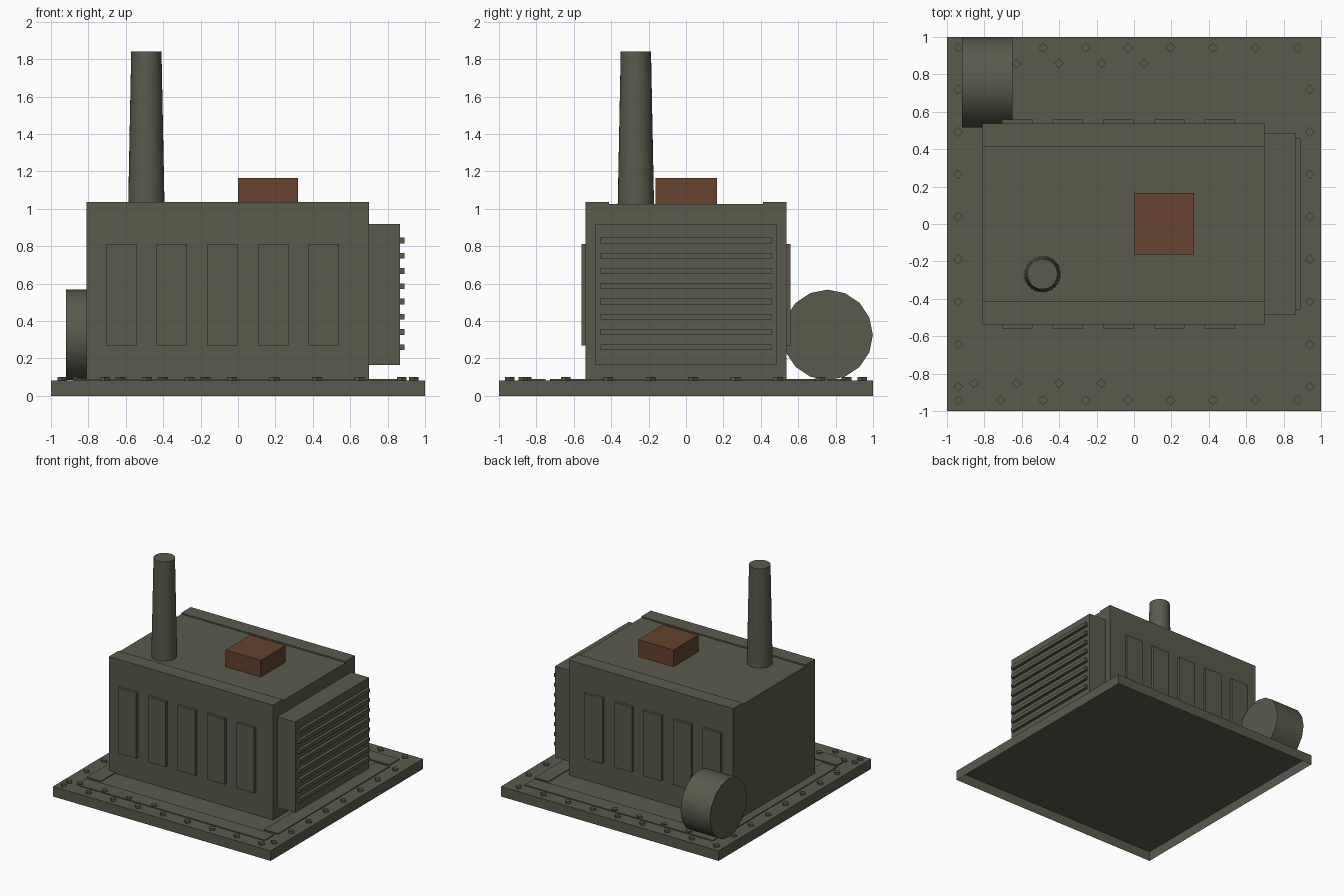
import bpy, bmesh, math
from mathutils import Matrix

old = bpy.data.objects.get("Cube")
if old:
    bpy.data.objects.remove(old, do_unlink=True)


def material(name, rgb):
    mat = bpy.data.materials.new(name)
    mat.use_nodes = True
    colour = (*rgb, 1.0)
    mat.diffuse_color = colour
    mat.node_tree.nodes["Principled BSDF"].inputs["Base Color"].default_value = colour
    return mat


OLIVE = material("olive_grey_metal", (0.104, 0.101, 0.073))
RUST = material("rust_brown", (0.133, 0.054, 0.026))


def finish(name, bm, mat, smooth=False):
    mesh = bpy.data.meshes.new(name)
    bm.to_mesh(mesh)
    bm.free()
    mesh.materials.append(mat)
    obj = bpy.data.objects.new(name, mesh)
    bpy.context.collection.objects.link(obj)
    if smooth:
        bpy.ops.object.select_all(action="DESELECT")
        obj.select_set(True)
        bpy.context.view_layer.objects.active = obj
        bpy.ops.object.shade_smooth_by_angle(angle=math.radians(30))
    return obj


def add_box(bm, x, y, z):
    """Add a box given its (low, high) range on each axis."""
    size = Matrix.Diagonal([r[1] - r[0] for r in (x, y, z)] + [1])
    middle = Matrix.Translation([(r[0] + r[1]) / 2 for r in (x, y, z)])
    return bmesh.ops.create_cube(bm, size=1, matrix=middle @ size)


def box(name, x, y, z, mat=OLIVE):
    bm = bmesh.new()
    add_box(bm, x, y, z)
    return finish(name, bm, mat)


def cylinder(name, sides, r1, r2, depth, matrix):
    bm = bmesh.new()
    bmesh.ops.create_cone(bm, cap_ends=True, segments=sides, radius1=r1,
                          radius2=r2, depth=depth, matrix=matrix)
    return finish(name, bm, OLIVE, smooth=True)


BASE, ROOF = 0.083, 1.025

# Base tray, open underneath
bm = bmesh.new()
add_box(bm, (-1, 1), (-1, 1), (0, BASE))
bm.normal_update()
under = [f for f in bm.faces if f.normal.z < -0.5]
bmesh.ops.delete(bm, geom=under, context="FACES")
finish("base_tray", bm, OLIVE)

# Raised strips around the base
for side, y in (("front", (-0.88, -0.75)), ("back", (0.755, 0.885))):
    box(side + "_base_strip", (-0.865, 0.862), y, (BASE, 0.09))
for side, x in (("right", (-0.88, -0.75)), ("left", (0.75, 0.878))):
    box(side + "_base_strip", x, (-0.727, 0.735), (BASE, 0.09))

# Bolts: rim rows, rim columns and short inner rows
STEP = 0.227
spots = [(-0.94 + i * STEP, s * 0.942) for i in range(9) for s in (-1, 1)]
spots += [(s * 0.94, -0.87 + i * STEP) for i in range(8) for s in (-1, 1)]
spots += [(-0.855 + i * STEP, -0.852) for i in range(4)]
spots += [(-0.628 + i * STEP, 0.858) for i in range(4)]
bm = bmesh.new()
for x, y in spots:
    bmesh.ops.create_cone(bm, cap_ends=True, segments=4, radius1=0.026,
                          radius2=0.026, depth=0.02,
                          matrix=Matrix.Translation((x, y, 0.09)))
finish("base_bolts", bm, OLIVE)

# Main housing with two roof rails
box("housing", (-0.81, 0.7), (-0.538, 0.538), (BASE, ROOF))
for side, y in (("front", (-0.538, -0.413)), ("back", (0.413, 0.538))):
    box(side + "_roof_rail", (-0.81, 0.7), y, (ROOF, 1.036))

# Side panels
for side, y in (("front", (-0.56, -0.538)), ("back", (0.538, 0.56))):
    bm = bmesh.new()
    for i in range(5):
        x = -0.707 + i * 0.271
        add_box(bm, (x, x + 0.163), y, (0.27, 0.812))
    finish(side + "_panels", bm, OLIVE)

# Radiator and its slats
box("radiator", (0.7, 0.865), (-0.484, 0.484), (0.165, 0.92))
bm = bmesh.new()
for i in range(8):
    z = 0.26 + i * 0.0815
    add_box(bm, (0.865, 0.89), (-0.458, 0.458), (z - 0.015, z + 0.015))
finish("radiator_slats", bm, OLIVE)

# Exhaust stack, roof box and side drum
height = 1.842 - ROOF
cylinder("exhaust_stack", 32, 0.097, 0.081, height,
         Matrix.Translation((-0.49, -0.268, ROOF + height / 2)))
box("roof_box", (0, 0.322), (-0.162, 0.165), (ROOF, 1.164), RUST)
cylinder("side_drum", 16, 0.242, 0.242, 0.27,
         Matrix.Translation((-0.785, 0.757, 0.326))
         @ Matrix.Rotation(math.pi / 2, 4, "Y"))
